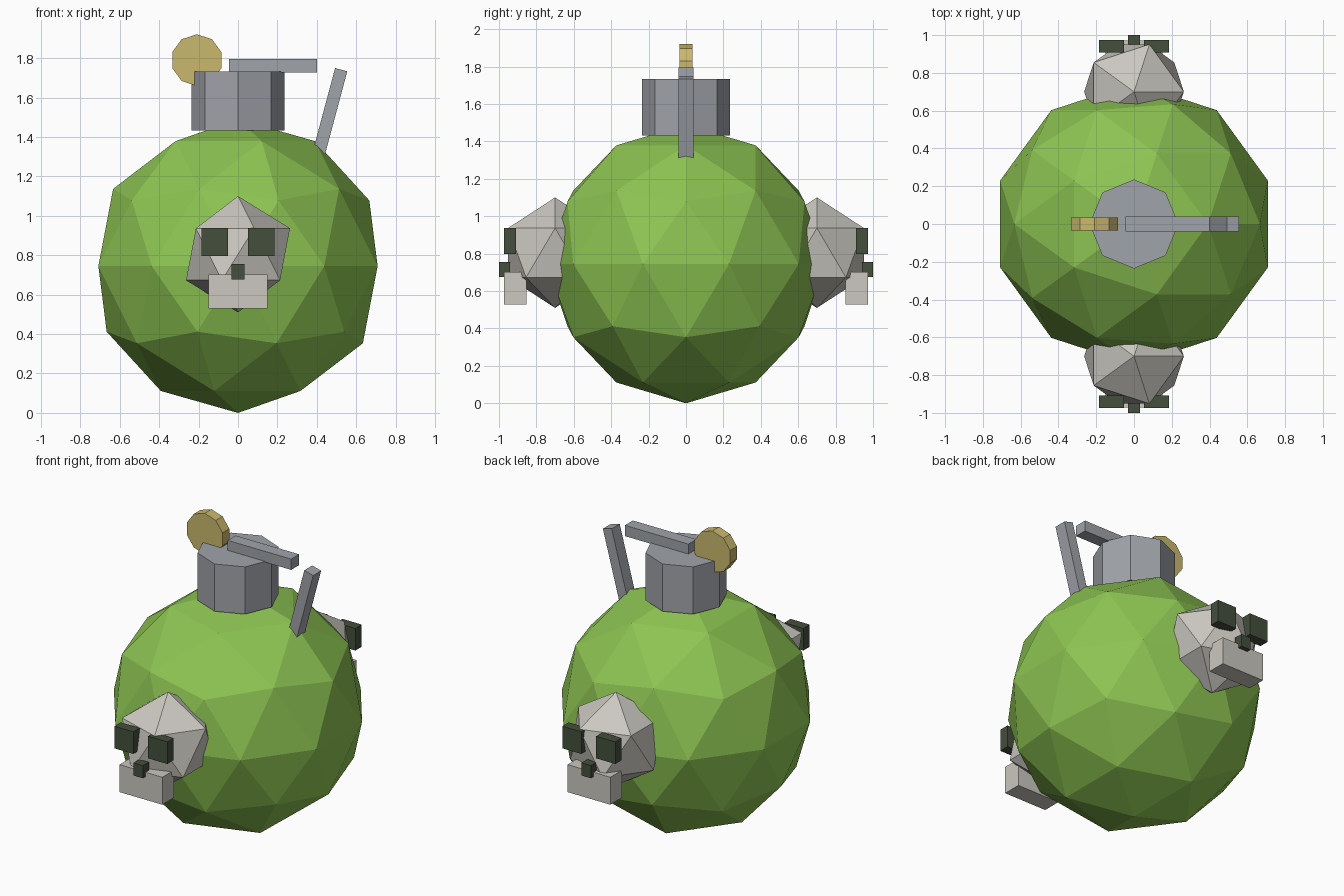
import bpy
from math import radians

if "Cube" in bpy.data.objects:
    bpy.data.objects.remove(bpy.data.objects["Cube"], do_unlink=True)


def make_material(name, r, g, b):
    """Flat colour given as sRGB 0-255, stored as linear."""
    lin = [((c / 255 + 0.055) / 1.055) ** 2.4 for c in (r, g, b)] + [1.0]
    mat = bpy.data.materials.new(name)
    mat.use_nodes = True
    mat.diffuse_color = lin
    mat.node_tree.nodes["Principled BSDF"].inputs["Base Color"].default_value = lin
    return mat


green = make_material("green shell", 141, 196, 82)
bone = make_material("bone", 203, 200, 192)
steel = make_material("steel", 160, 163, 169)
gold = make_material("gold", 202, 184, 108)
dark = make_material("dark green", 68, 78, 60)


def finish(name, mat):
    obj = bpy.context.object
    obj.name = name
    obj.data.materials.clear()
    obj.data.materials.append(mat)
    return obj


def box(name, mat, center, size, tilt=0):
    bpy.ops.mesh.primitive_cube_add(size=1, location=center, rotation=(0, radians(tilt), 0))
    obj = finish(name, mat)
    obj.scale = size
    return obj


def ball(name, mat, center, radius, level):
    bpy.ops.mesh.primitive_ico_sphere_add(subdivisions=level, radius=radius, location=center)
    return finish(name, mat)


def disc(name, mat, center, radius, depth, sides, rotation=(0, 0, 0)):
    bpy.ops.mesh.primitive_cylinder_add(vertices=sides, radius=radius, depth=depth,
                                        location=center, rotation=rotation)
    return finish(name, mat)


# Faceted round body
ball("body", green, (0, 0, 0.745), 0.745, 2)

# Neck, pull disc and safety lever
disc("neck", steel, (0, 0, 1.583), 0.236, 0.3, 8)
disc("pull_disc", gold, (-0.209, 0, 1.79), 0.131, 0.068, 10, (radians(90), 0, 0))
box("lever_top", steel, (0.178, 0, 1.762), (0.445, 0.08, 0.068))
box("lever_arm", steel, (0.459, 0, 1.5), (0.064, 0.08, 0.5), tilt=15)

# A skull on the front and another on the back
for label, side in (("front", -1), ("back", 1)):
    ball(label + "_skull", bone, (0, side * 0.7, 0.805), 0.295, 1)
    box(label + "_jaw", bone, (0, side * 0.913, 0.616), (0.3, 0.118, 0.174))
    box(label + "_nose", dark, (0, side * 0.97, 0.716), (0.066, 0.06, 0.08))
    for eye, x in (("left", 0.119), ("right", -0.119)):
        box(label + "_eye_" + eye, dark, (x, side * 0.941, 0.867), (0.134, 0.064, 0.14))
